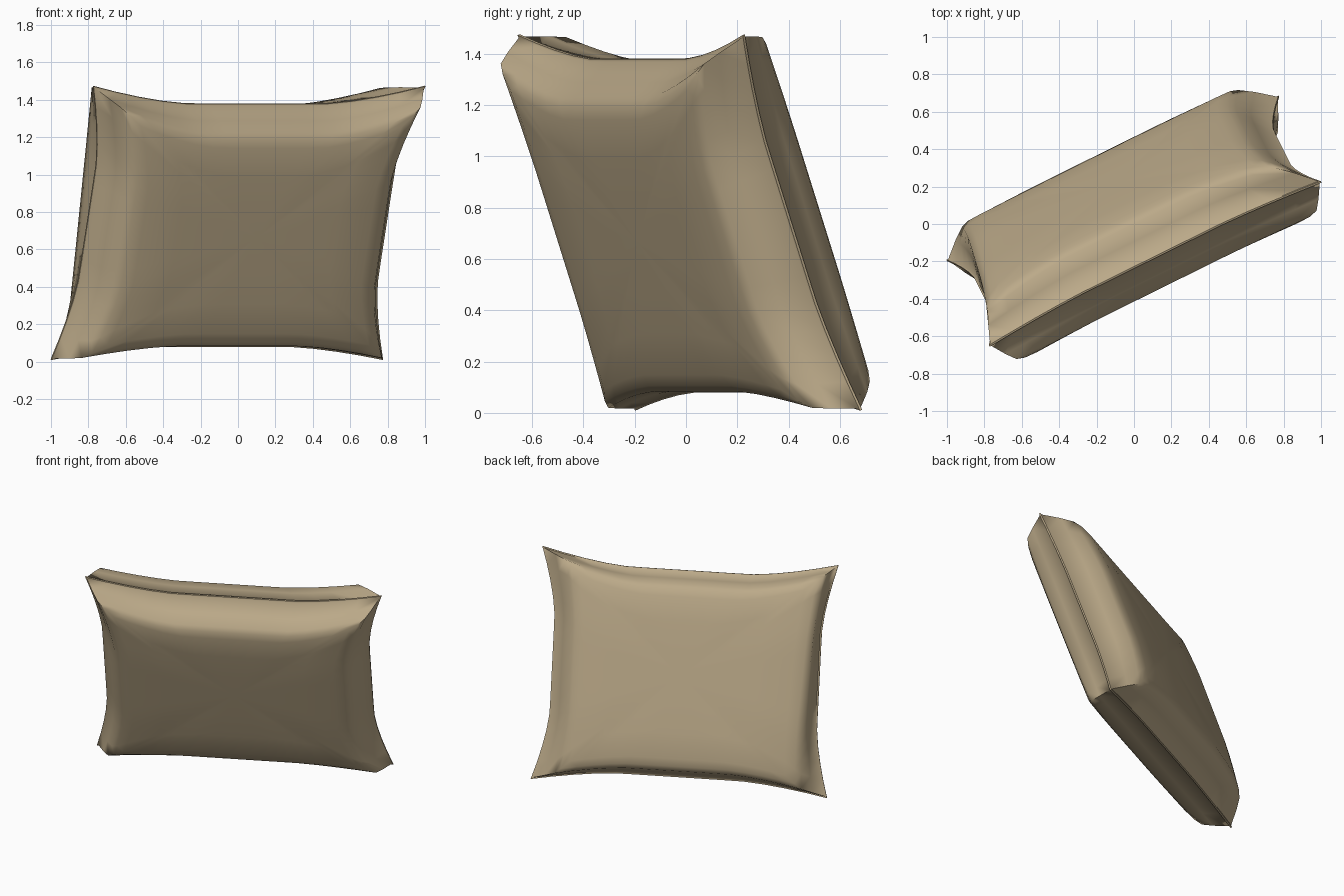
import bpy
import bmesh
from mathutils import Matrix, Vector

cube = bpy.data.objects.get("Cube")
if cube:
    bpy.data.objects.remove(cube)

# Kraft paper colour
paper = bpy.data.materials.new("tan_paper")
paper.use_nodes = True
tan = (0.50, 0.40, 0.25, 1)
paper.diffuse_color = tan
paper.node_tree.nodes["Principled BSDF"].inputs["Base Color"].default_value = tan

STEPS = 14  # segments along each side


def outline(left, right, half_h, sags, depth, corner_depth, lean=0):
    """Rectangle whose sides (bottom, right, top, left) pull in at their middles."""
    corners = [(left + lean, -half_h), (right, -half_h), (right, half_h), (left - lean, half_h)]
    inward = [(0, 1), (-1, 0), (0, -1), (1, 0)]
    pts = []
    for side in range(4):
        start, end = Vector(corners[side]), Vector(corners[(side + 1) % 4])
        for i in range(STEPS):
            p = abs(2 * i / STEPS - 1)
            pull = 1 - max(0, (p - 0.4) / 0.6) ** 1.5
            q = start.lerp(end, i / STEPS) + Vector(inward[side]) * sags[side] * pull
            pts.append(Vector((q.x, q.y, corner_depth + (depth - corner_depth) * pull)))
    return pts


def half_rings(left, right, sags, lean):
    """Rings from the pressed seam over the gusset ridge to the face."""
    seam_sags = (0.075, 0.105, 0.1, 0.09)
    seam = outline(-0.99, 0.99, 0.775, seam_sags, 0.005, 0.005)
    weld = outline(-0.98, 0.98, 0.765, seam_sags, 0.007, 0.007)
    ridge = outline(left, right, 0.71, sags, 0.195, 0.157, lean)
    wall = [a.lerp(b, 0.55) + Vector((0, 0, 0.006)) for a, b in zip(weld, ridge)]
    rings = [seam, weld, wall, ridge]
    for scale, depth in ((0.95, 0.216), (0.87, 0.231), (0.6, 0.238), (0.3, 0.24)):
        rings.append([Vector((p.x * scale, p.y * scale,
                              depth - (0.195 - p.z) * scale ** 3)) for p in ridge])
    return rings


bm = bmesh.new()


def build_half(left, right, sags, lean, sign):
    loops = [[bm.verts.new((p.x, p.y, p.z * sign)) for p in ring]
             for ring in half_rings(left, right, sags, lean)]
    count = len(loops[0])
    for outer, inner in zip(loops, loops[1:]):
        for i in range(count):
            j = (i + 1) % count
            bm.faces.new((outer[i], outer[j], inner[j], inner[i]))
    middle = bm.verts.new((0, 0, 0.24 * sign))
    for i in range(count):
        bm.faces.new((loops[-1][i], loops[-1][(i + 1) % count], middle))
    return loops[0]


# Front and back panels, joined along the thin seam edge
front = build_half(-0.89, 0.90, (0.08, 0.13, 0.13, 0.1), 0, 1)
back = build_half(-0.875, 0.81, (0.07, 0.06, 0.11, 0.02), 0.04, -1)
for i in range(len(front)):
    j = (i + 1) % len(front)
    bm.faces.new((front[i], front[j], back[j], back[i]))
bmesh.ops.recalc_face_normals(bm, faces=bm.faces)

# Lean and turn the bag into place
u = Vector((0.896, 0.443, 0)).normalized()
v = Vector((0.142, -0.297, 0.944))
v = (v - u * v.dot(u)).normalized()
n = u.cross(v)
turn = Matrix((u, v, n)).transposed().to_4x4()
bmesh.ops.transform(bm, matrix=Matrix.Translation((0, 0.015, 0.742)) @ turn, verts=bm.verts)

mesh = bpy.data.meshes.new("pillow_bag")
bm.to_mesh(mesh)
bm.free()
mesh.materials.append(paper)
bag = bpy.data.objects.new("pillow_bag", mesh)
bpy.context.collection.objects.link(bag)
bpy.context.view_layer.objects.active = bag
bag.select_set(True)
bpy.ops.object.shade_smooth_by_angle(angle=1.15)
